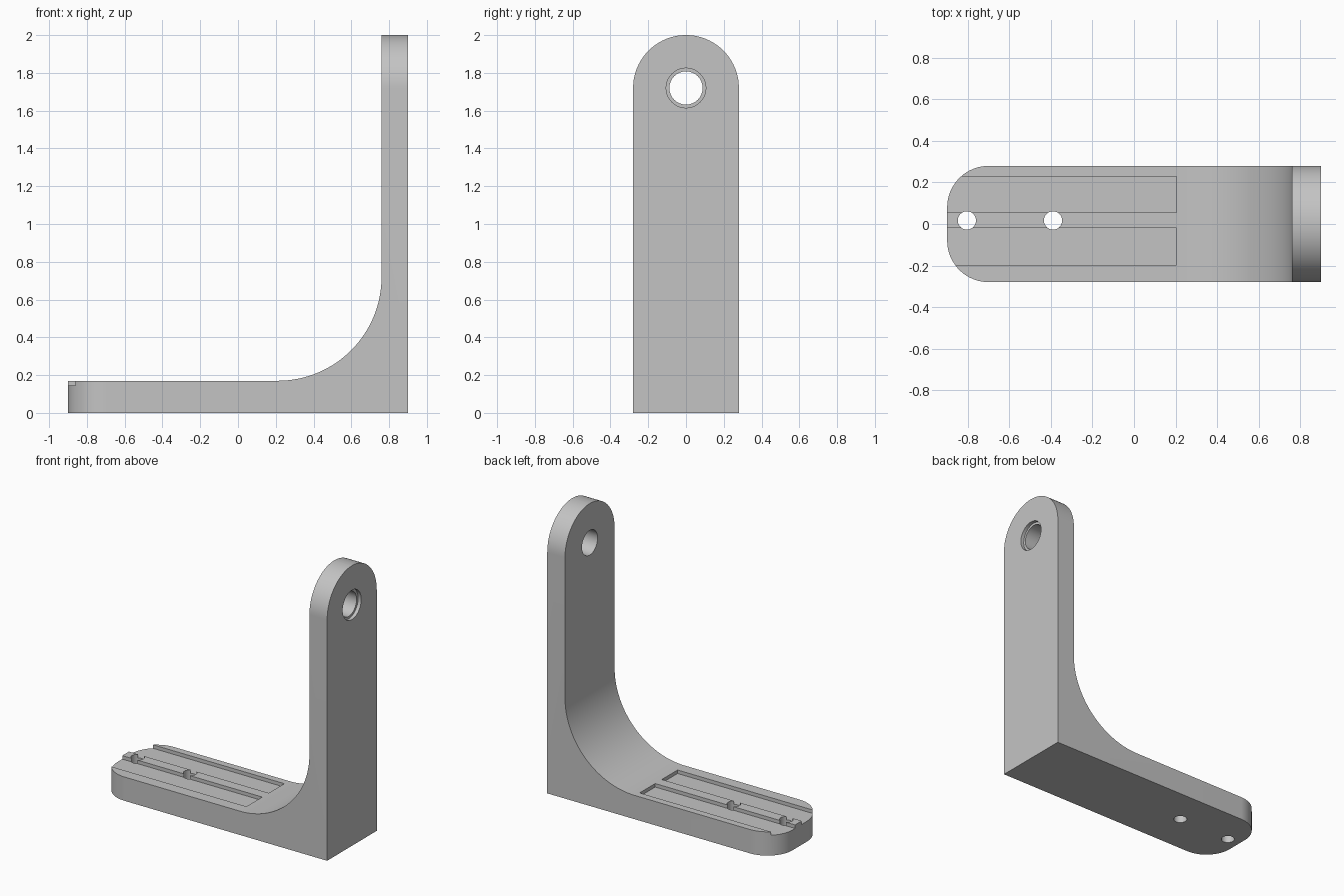
import bpy, bmesh, math
from mathutils import Matrix

cube = bpy.data.objects.get("Cube")
if cube:
    bpy.data.objects.remove(cube, do_unlink=True)

# Main dimensions
END, HALF_W, HEIGHT = 0.9, 0.28, 2.0
BASE_T, WALL_X, FILLET = 0.17, 0.76, 0.55
CORNER, EYE_Z = 0.2, 1.72

grey = bpy.data.materials.new("plain grey")
grey.use_nodes = True
grey.diffuse_color = (0.55, 0.55, 0.55, 1)
grey.node_tree.nodes["Principled BSDF"].inputs["Base Color"].default_value = (0.55, 0.55, 0.55, 1)


def add_object(name, bm):
    bmesh.ops.recalc_face_normals(bm, faces=bm.faces)
    mesh = bpy.data.meshes.new(name)
    bm.to_mesh(mesh)
    bm.free()
    mesh.materials.append(grey)
    obj = bpy.data.objects.new(name, mesh)
    bpy.context.collection.objects.link(obj)
    return obj


def box(name, x0, x1, y0, y1, z0, z1):
    bm = bmesh.new()
    place = Matrix.Translation(((x0 + x1) / 2, (y0 + y1) / 2, (z0 + z1) / 2))
    scale = Matrix.Diagonal((x1 - x0, y1 - y0, z1 - z0, 1))
    bmesh.ops.create_cube(bm, size=1, matrix=place @ scale)
    return add_object(name, bm)


def rod(name, radius, length, centre, along_x=False):
    bm = bmesh.new()
    turn = Matrix.Rotation(math.pi / 2, 4, "Y") if along_x else Matrix()
    bmesh.ops.create_cone(bm, cap_ends=True, segments=48, radius1=radius, radius2=radius,
                          depth=length, matrix=Matrix.Translation(centre) @ turn)
    return add_object(name, bm)


def round_edges(bm, test, radius):
    edges = [e for e in bm.edges if all(test(v.co) for v in e.verts)]
    bmesh.ops.bevel(bm, geom=edges, offset=radius, segments=20, profile=0.5,
                    affect="EDGES", clamp_overlap=False)


# L-shaped side profile with a large inner fillet
profile = [(-END, 0), (END, 0), (END, HEIGHT), (WALL_X, HEIGHT)]
for i in range(33):
    a = -i / 32 * math.pi / 2
    profile.append((WALL_X - FILLET + FILLET * math.cos(a),
                    BASE_T + FILLET + FILLET * math.sin(a)))
profile.append((-END, BASE_T))

bm = bmesh.new()
face = bm.faces.new([bm.verts.new((x, -HALF_W, z)) for x, z in profile])
sweep = bmesh.ops.extrude_face_region(bm, geom=[face])
bmesh.ops.translate(bm, vec=(0, 2 * HALF_W, 0),
                    verts=[g for g in sweep["geom"] if isinstance(g, bmesh.types.BMVert)])
bmesh.ops.recalc_face_normals(bm, faces=bm.faces)

# Rounded foot corners and semicircular top
for side in (-1, 1):
    def on_side(co):
        return co.y * side > HALF_W - 0.001
    round_edges(bm, lambda co: on_side(co) and co.x < -END + 0.001, CORNER)
    round_edges(bm, lambda co: on_side(co) and co.z > HEIGHT - 0.001, HALF_W - 0.0005)
bracket = add_object("bracket", bm)

# Cutters: two open-ended pockets, two screw holes, stepped eye hole
cutters = [
    box("pocket_left", -1, 0.205, 0.055, 0.23, 0.145, 0.3),
    box("pocket_right", -1, 0.205, -0.198, -0.02, 0.145, 0.3),
    rod("screw_hole_outer", 0.044, 1, (-0.805, 0.017, 0)),
    rod("screw_hole_inner", 0.044, 1, (-0.39, 0.017, 0)),
    rod("eye_hole", 0.088, 1, (0.83, 0, EYE_Z), True),
    rod("eye_counterbore", 0.105, 0.2, (END + 0.075, 0, EYE_Z), True),
]

bpy.ops.object.select_all(action="DESELECT")
bpy.context.view_layer.objects.active = bracket
bracket.select_set(True)
for cutter in cutters:
    cutter.hide_render = True
    mod = bracket.modifiers.new(cutter.name, "BOOLEAN")
    mod.operation, mod.solver, mod.object = "DIFFERENCE", "EXACT", cutter
    bpy.ops.object.modifier_apply(modifier=mod.name)
    bpy.data.objects.remove(cutter, do_unlink=True)

bpy.ops.object.shade_smooth_by_angle(angle=math.radians(30))
